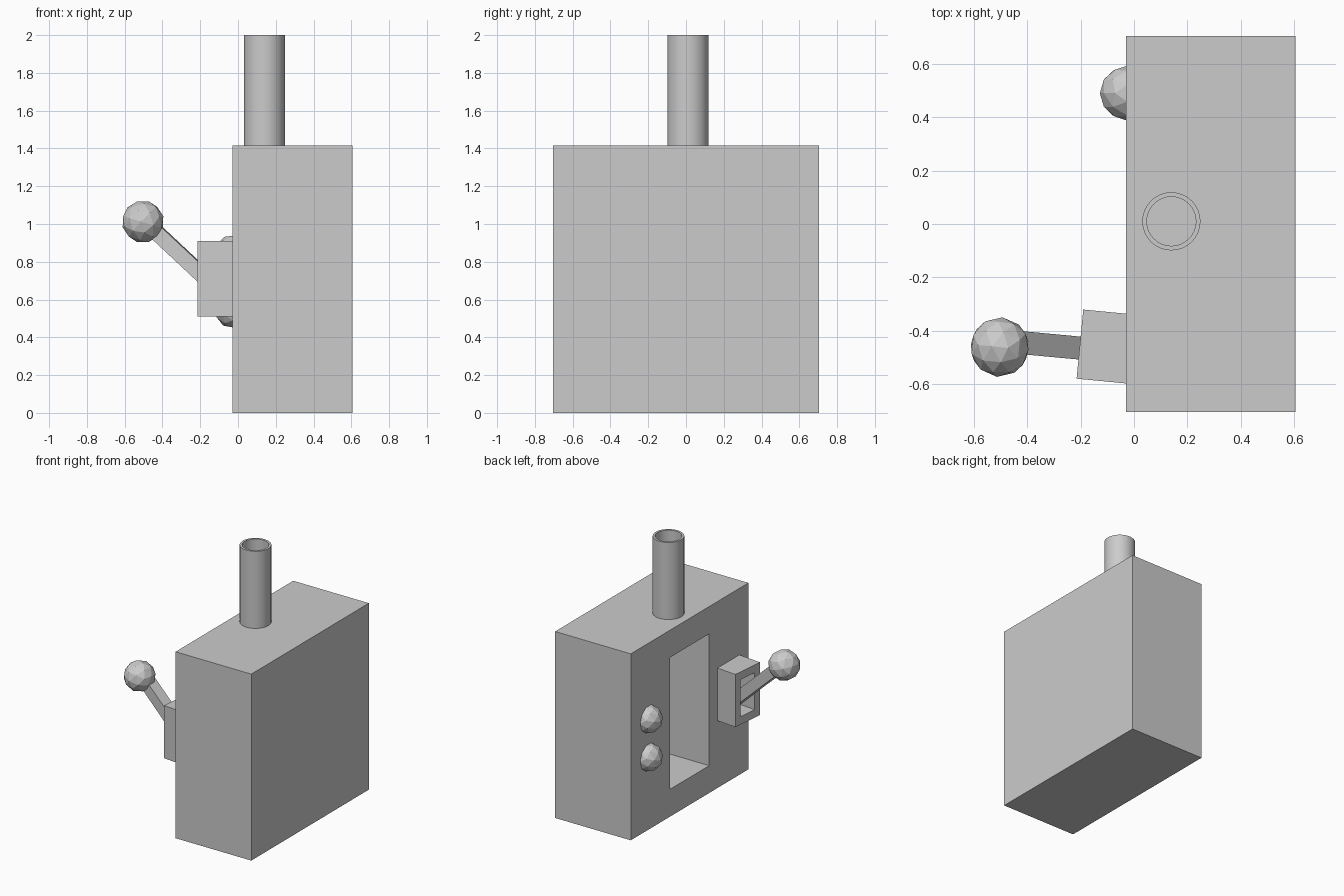
import bpy, bmesh
from math import radians, tau
from mathutils import Vector, Matrix

if "Cube" in bpy.data.objects:
    bpy.data.objects.remove(bpy.data.objects["Cube"])


def finish(name, bm, loc=(0, 0, 0), rot=(0, 0, 0)):
    bmesh.ops.recalc_face_normals(bm, faces=bm.faces)
    mesh = bpy.data.meshes.new(name)
    bm.to_mesh(mesh)
    bm.free()
    ob = bpy.data.objects.new(name, mesh)
    bpy.context.collection.objects.link(ob)
    ob.location, ob.rotation_euler = loc, rot
    return ob


def recessed_box(name, size, hole, depth, loc, rot=(0, 0, 0)):
    """Box with a rectangular recess of (y, z) size 'hole' in its -x face."""
    bm = bmesh.new()
    bmesh.ops.create_cube(bm, size=1, matrix=Matrix.Diagonal((*size, 1)))
    face = min(bm.faces, key=lambda f: f.calc_center_median().x)
    # rim around the opening
    bmesh.ops.inset_region(bm, faces=[face], thickness=0.01)
    for v in face.verts:
        v.co.y = hole[0] / 2 * (1 if v.co.y > 0 else -1)
        v.co.z = hole[1] / 2 * (1 if v.co.z > 0 else -1)
    # push the opening inward
    new = bmesh.ops.extrude_discrete_faces(bm, faces=[]) if depth <= 0 else \
        bmesh.ops.extrude_face_region(bm, geom=[face])
    verts = [g for g in new["geom"] if isinstance(g, bmesh.types.BMVert)]
    if face.is_valid:
        bm.faces.remove(face)
    bmesh.ops.translate(bm, verts=verts, vec=(depth, 0, 0))
    return finish(name, bm, loc, rot)


def ball(name, radius, loc, rot):
    bm = bmesh.new()
    bmesh.ops.create_icosphere(bm, subdivisions=2, radius=radius)
    return finish(name, bm, loc, rot)


# Main cabinet with deep front opening
recessed_box("cabinet", (0.635, 1.41, 1.415), (0.47, 1.0), 0.45,
             (0.2875, 0, 0.7075))

# Chimney pipe: hollow profile spun round
bm = bmesh.new()
pts = [(0.092, 0), (0.092, 0.59), (0.109, 0.59), (0.109, 0)]
vs = [bm.verts.new((r, 0, z)) for r, z in pts]
es = [bm.edges.new((vs[i], vs[(i + 1) % 4])) for i in range(4)]
bmesh.ops.spin(bm, geom=vs + es, cent=(0, 0, 0), axis=(0, 0, 1),
               angle=tau, steps=32, use_merge=True)
bmesh.ops.remove_doubles(bm, verts=bm.verts, dist=1e-4)
pipe = finish("chimney_pipe", bm, (0.14, 0.01, 1.41))
bpy.context.view_layer.objects.active = pipe
pipe.select_set(True)
bpy.ops.object.shade_smooth_by_angle(angle=radians(30))

# Two round knobs, half sunk into the cabinet
for i, z in enumerate((0.84, 0.55)):
    ball(f"knob_{i + 1}", 0.103, (-0.025, 0.49, z), (0, radians(90), 0))

# Lever housing, turned slightly
recessed_box("lever_housing", (0.2, 0.26, 0.40), (0.15, 0.28), 0.165,
             (-0.103, -0.4595, 0.71), (0, 0, radians(-5.5)))

# Lever bar between two points
a, b = Vector((-0.04, -0.48, 0.59)), Vector((-0.50, -0.437, 1.02))
d = b - a
bm = bmesh.new()
bmesh.ops.create_cube(bm, size=1,
                      matrix=Matrix.Diagonal((0.08, 0.086, d.length, 1)))
side = Vector((0.095, 0.9955, 0))
zax = d.normalized()
xax = side.cross(zax).normalized()
basis = Matrix((xax, zax.cross(xax), zax)).transposed()
finish("lever_bar", bm, (a + b) / 2, basis.to_euler())

# Lever handle ball
ball("lever_ball", 0.112, (-0.503, -0.461, 1.012), basis.to_euler())
